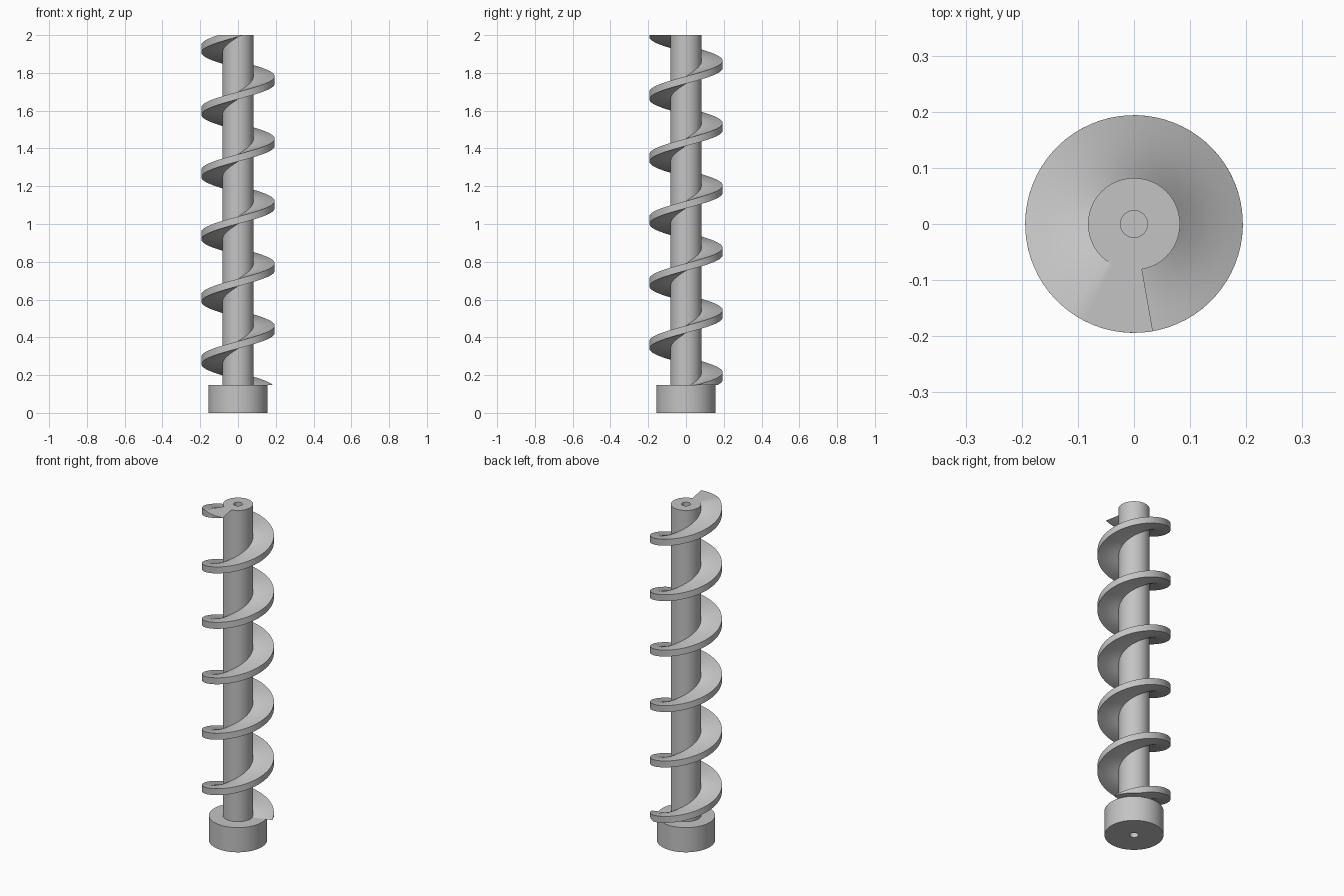
import bpy, bmesh, math

cube = bpy.data.objects.get("Cube")
if cube:
    bpy.data.objects.remove(cube, do_unlink=True)

HEIGHT = 2.0
COLLAR_TOP = 0.147
SHAFT_R, COLLAR_R, FLIGHT_R, BORE_R = 0.082, 0.157, 0.194, 0.024
BORE_DEPTH = 0.1
PITCH, THICK = 0.33, 0.0385
END_ANGLE = math.radians(280)      # where the flight runs out at the top

steel = bpy.data.materials.new("grey steel")
steel.use_nodes = True
steel.diffuse_color = (0.55, 0.55, 0.55, 1)
steel.node_tree.nodes["Principled BSDF"].inputs["Base Color"].default_value = (0.55, 0.55, 0.55, 1)


def finish(bm, name):
    """Clean the mesh, turn it into an object and shade it."""
    bmesh.ops.remove_doubles(bm, verts=bm.verts, dist=1e-5)
    bmesh.ops.recalc_face_normals(bm, faces=bm.faces)
    mesh = bpy.data.meshes.new(name)
    bm.to_mesh(mesh)
    bm.free()
    mesh.materials.append(steel)
    obj = bpy.data.objects.new(name, mesh)
    bpy.context.collection.objects.link(obj)
    bpy.ops.object.select_all(action="DESELECT")
    obj.select_set(True)
    bpy.context.view_layer.objects.active = obj
    bpy.ops.object.shade_smooth_by_angle(angle=math.radians(30))
    return obj


def lathe(name, profile, steps=96):
    """Spin a profile of (radius, z) points around the z axis."""
    bm = bmesh.new()
    verts = [bm.verts.new((r, 0, z)) for r, z in profile]
    edges = [bm.edges.new(pair) for pair in zip(verts, verts[1:])]
    bmesh.ops.spin(bm, geom=verts + edges, cent=(0, 0, 0), axis=(0, 0, 1),
                   angle=math.tau, steps=steps)
    return finish(bm, name)


# Shaft with a blind centre hole in its top
lathe("shaft", [(0, HEIGHT - BORE_DEPTH), (BORE_R, HEIGHT - BORE_DEPTH), (BORE_R, HEIGHT),
                (SHAFT_R, HEIGHT), (SHAFT_R, COLLAR_TOP)])

# Collar with a blind centre hole in its underside
lathe("collar", [(SHAFT_R, COLLAR_TOP), (COLLAR_R, COLLAR_TOP), (COLLAR_R, 0),
                 (BORE_R, 0), (BORE_R, BORE_DEPTH), (0, BORE_DEPTH)])


def clamp(z):
    return min(max(z, COLLAR_TOP), HEIGHT)


def flight_heights():
    """Underside heights of the flight, with stops where it meets the end planes."""
    stops = [COLLAR_TOP - THICK, COLLAR_TOP, HEIGHT - THICK, HEIGHT]
    heights = [stops[0]]
    for low, high in zip(stops, stops[1:]):
        n = math.ceil((high - low) / PITCH * 72)
        heights += [low + (high - low) * (i + 1) / n for i in range(n)]
    return heights


# Right-handed screw flight, cut flat by the collar and the shaft top
bm = bmesh.new()
RINGS = 4
radii = [SHAFT_R - 0.001 + (FLIGHT_R - SHAFT_R + 0.001) * i / RINGS for i in range(RINGS + 1)]
previous = None
for z in flight_heights():
    a = END_ANGLE + (z - HEIGHT) / PITCH * math.tau
    outline = [(r, clamp(z)) for r in radii] + [(r, clamp(z + THICK)) for r in reversed(radii)]
    section = [bm.verts.new((r * math.cos(a), r * math.sin(a), h)) for r, h in outline]
    if previous:
        for i in range(len(section)):
            j = (i + 1) % len(section)
            bm.faces.new((previous[i], previous[j], section[j], section[i]))
    previous = section
finish(bm, "screw_flight")
